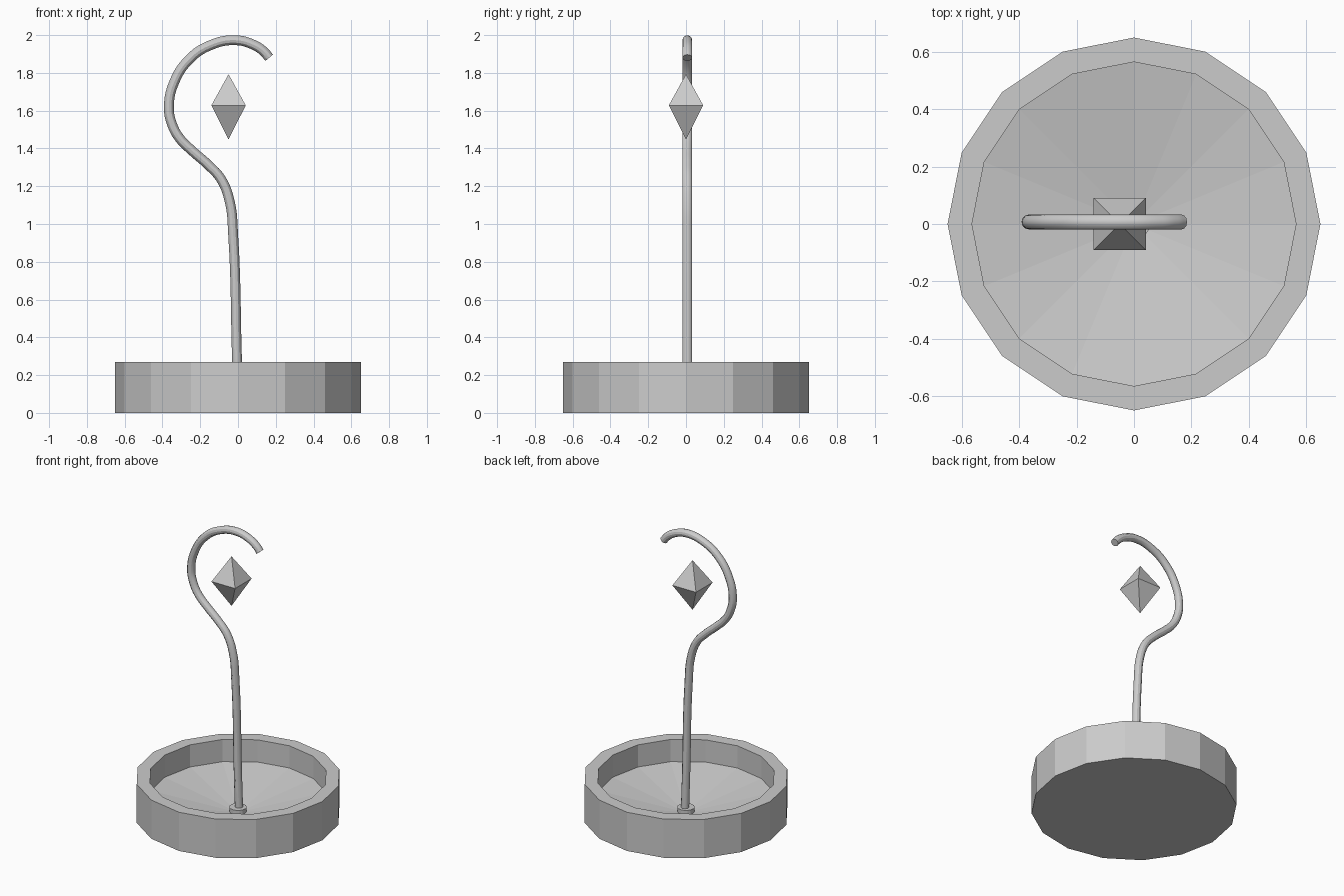
import bpy, bmesh
from math import cos, sin, tau

if "Cube" in bpy.data.objects:
    bpy.data.objects.remove(bpy.data.objects["Cube"])


def mesh_object(name, bm):
    bmesh.ops.recalc_face_normals(bm, faces=bm.faces)
    mesh = bpy.data.meshes.new(name)
    bm.to_mesh(mesh)
    bm.free()
    obj = bpy.data.objects.new(name, mesh)
    bpy.context.collection.objects.link(obj)
    return obj


def lathe(name, profile, sides):
    """Spin (radius, z) rings round z; the last point closes to an apex."""
    bm = bmesh.new()
    rings = [[bm.verts.new((r * cos(tau * i / sides), r * sin(tau * i / sides), z))
              for i in range(sides)] for r, z in profile[:-1]]
    bm.faces.new(rings[0])
    for a, b in zip(rings, rings[1:]):
        for i in range(sides):
            j = (i + 1) % sides
            bm.faces.new((a[i], a[j], b[j], b[i]))
    apex = bm.verts.new((0, 0, profile[-1][1]))
    for i in range(sides):
        bm.faces.new((rings[-1][i], rings[-1][(i + 1) % sides], apex))
    return mesh_object(name, bm)


# Sixteen-sided dish with a floor that dips to the middle
lathe("dish_base", [(.65, 0), (.65, .27), (.565, .27), (.565, .115), (0, .02)], 16)

# Small collar holding the pole
lathe("pole_collar", [(.055, .01), (.055, .06), (0, .06)], 16)

# Hooked pole
path = [(.003, .04), (-.005, .27), (-.026, .95), (-.042, 1.11), (-.088, 1.235),
        (-.16, 1.315), (-.24, 1.385), (-.31, 1.455), (-.35, 1.53), (-.366, 1.62),
        (-.336, 1.755), (-.255, 1.875), (-.15, 1.945), (-.015, 1.973),
        (.09, 1.945), (.14, 1.91), (.165, 1.88)]
curve = bpy.data.curves.new("hooked_pole", 'CURVE')
curve.dimensions = '3D'
curve.bevel_depth = .026
curve.bevel_resolution = 4
curve.resolution_u = 6
curve.use_fill_caps = True
spline = curve.splines.new('BEZIER')
spline.bezier_points.add(len(path) - 1)
for point, (x, z) in zip(spline.bezier_points, path):
    point.co = (x, .007, z)
    point.handle_left_type = point.handle_right_type = 'AUTO'
spline.use_smooth = True
pole = bpy.data.objects.new("hooked_pole", curve)
bpy.context.collection.objects.link(pole)
bpy.context.view_layer.objects.active = pole
pole.select_set(True)
bpy.ops.object.convert(target='MESH')
bpy.ops.object.shade_smooth_by_angle()

# Floating double pyramid
bm = bmesh.new()
h = .091
square = [bm.verts.new((-.05 + sx * h, sy * h, 1.628))
          for sx, sy in ((-1, -1), (1, -1), (1, 1), (-1, 1))]
for z in (1.793, 1.448):
    tip = bm.verts.new((-.05, 0, z))
    for i in range(4):
        bm.faces.new((square[i], square[(i + 1) % 4], tip))
mesh_object("floating_crystal", bm)
